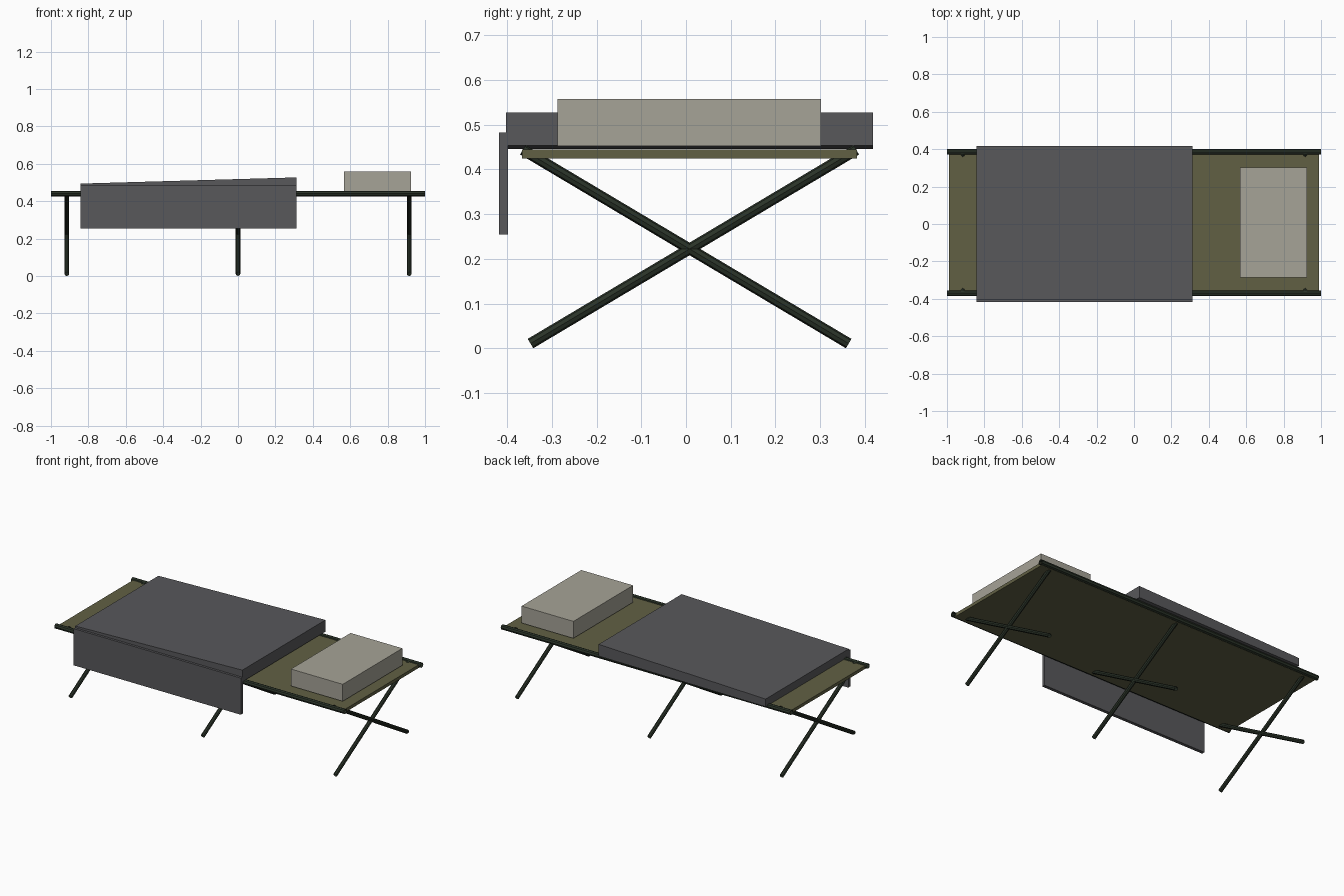
import bpy, bmesh
from mathutils import Vector

if "Cube" in bpy.data.objects:
    bpy.data.objects.remove(bpy.data.objects["Cube"])


def mat(name, r, g, b):
    lin = lambda c: ((c / 255 + 0.055) / 1.055) ** 2.4
    m = bpy.data.materials.new(name)
    m.diffuse_color = (lin(r), lin(g), lin(b), 1)
    m.use_nodes = True
    m.node_tree.nodes["Principled BSDF"].inputs["Base Color"].default_value = m.diffuse_color
    return m


POLE = mat("dark green pole", 42, 51, 40)
CANVAS = mat("olive canvas", 97, 96, 68)
GREY = mat("blanket grey", 88, 88, 91)
PILLOW = mat("pillow beige", 166, 163, 151)
RED = mat("stripe red", 140, 30, 35)
CY = 0.008  # centre line of the cot


def finish(name, bm, material):
    bmesh.ops.recalc_face_normals(bm, faces=bm.faces)
    me = bpy.data.meshes.new(name)
    bm.to_mesh(me)
    bm.free()
    me.materials.append(material)
    ob = bpy.data.objects.new(name, me)
    bpy.context.collection.objects.link(ob)
    return ob


def slab(name, x, y, z0, z1, material):
    """Box whose bottom z0 and top z1 are (left, right) pairs, so it may taper."""
    bm = bmesh.new()
    bmesh.ops.create_cube(bm, size=1)
    for v in bm.verts:
        i = int(v.co.x > 0)
        z = (z1 if v.co.z > 0 else z0)[i]
        v.co = (x[i], y[int(v.co.y > 0)], z)
    return finish(name, bm, material)


def pole(name, a, b, r):
    """Open-ended eight-sided tube from a to b."""
    a, b = Vector(a), Vector(b)
    bm = bmesh.new()
    bmesh.ops.create_cone(bm, segments=8, radius1=r, radius2=r,
                          depth=(b - a).length, cap_ends=False)
    rot = (b - a).to_track_quat('Z', 'Y')
    for v in bm.verts:
        v.co = rot @ v.co + (a + b) / 2
    return finish(name, bm, POLE)


# Side rails and crossed legs
for side, s in (("front", -1), ("back", 1)):
    pole(side + "_rail", (-1, CY + s * 0.378, 0.44), (1, CY + s * 0.378, 0.44), 0.0155)
    for place, x in (("left", -0.915), ("middle", 0), ("right", 0.915)):
        pole(f"{place}_{side}_leg", (x, CY + s * 0.356, 0.0105),
             (x, CY - s * 0.373, 0.444), 0.0122)

# Canvas sheet
slab("canvas", (-0.988, 0.988), (CY - 0.375, CY + 0.375),
     (0.425, 0.425), (0.445, 0.445), CANVAS)

# Tapered blanket, its hanging front flap and the faint sunken stripes
BX = (-0.843, 0.312)
slab("blanket", BX, (-0.403, 0.418), (0.446, 0.454), (0.494, 0.527), GREY)
slab("blanket_flap", BX, (-0.418, -0.398), (0.254, 0.254), (0.483, 0.483), GREY)
for side, y in (("front", -0.145), ("back", 0.145)):
    slab(side + "_stripe", BX, (y - 0.021, y + 0.021),
         (0.4465, 0.4545), (0.4935, 0.5265), RED).data
    bpy.data.objects[side + "_stripe"].scale.x = 0.999

# Pillow
slab("pillow", (0.567, 0.925), (-0.287, 0.302), (0.452, 0.452), (0.558, 0.558), PILLOW)
